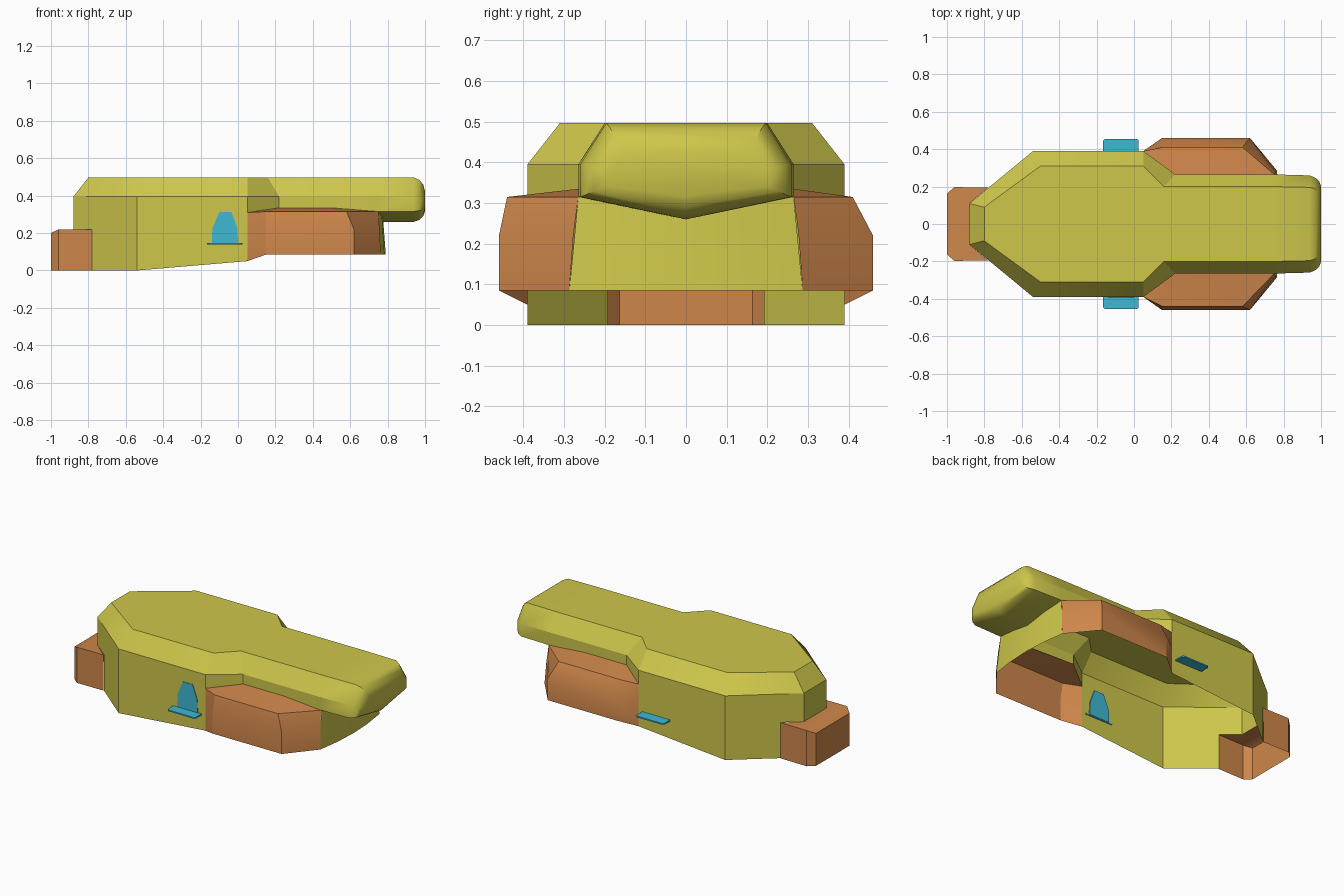
import bpy, bmesh
from math import radians

if "Cube" in bpy.data.objects:
    bpy.data.objects.remove(bpy.data.objects["Cube"])


def material(name, rgb):
    m = bpy.data.materials.new(name)
    m.diffuse_color = (*rgb, 1)
    m.use_nodes = True
    m.node_tree.nodes["Principled BSDF"].inputs["Base Color"].default_value = m.diffuse_color
    return m


YELLOW = material("olive_yellow", (0.62, 0.57, 0.07))
ORANGE = material("orange", (0.62, 0.24, 0.07))
BLUE = material("blue", (0.05, 0.48, 0.66))


def strip(bm, rows, closed=False):
    """Join rows of points with quads."""
    v = [[bm.verts.new(p) for p in row] for row in rows]
    n = len(rows[0])
    for a, b in zip(v, v[1:]):
        for i in range(n if closed else n - 1):
            j = (i + 1) % n
            bm.faces.new((a[i], a[j], b[j], b[i]))
    return v


def finish(bm, name, mat, angle=30):
    bmesh.ops.remove_doubles(bm, verts=bm.verts, dist=0.0005)
    bmesh.ops.dissolve_degenerate(bm, edges=bm.edges, dist=0.0001)
    bmesh.ops.recalc_face_normals(bm, faces=bm.faces)
    me = bpy.data.meshes.new(name)
    bm.to_mesh(me)
    bm.free()
    me.materials.append(mat)
    ob = bpy.data.objects.new(name, me)
    bpy.context.collection.objects.link(ob)
    bpy.ops.object.select_all(action='DESELECT')
    ob.select_set(True)
    bpy.context.view_layer.objects.active = ob
    bpy.ops.object.shade_smooth_by_angle(angle=radians(angle))
    return ob


def both(half):
    """Half outline on +y, continued by its mirror image on -y."""
    return half + [(x, -y, z) for x, y, z in reversed(half)]


def prism(name, ring_a, ring_b, mat):
    bm = bmesh.new()
    v = strip(bm, [ring_a, ring_b], True)
    bm.faces.new(v[0])
    bm.faces.new(v[1])
    return finish(bm, name, mat)


# Main hull: wall, sloped shoulder and roof, open underneath (nose joint to rear)
plan = [(.75, .265), (.22, .265), (.05, .39), (.05, .39), (-.54, .39),
        (-.78, .192), (-.78, .192), (-.88, .11)]
feet = [.315, .335, .31, .05, 0, 0, .22, .22]
roof = [(.75, .2), (.16, .2), (.05, .31), (.05, .31), (-.5, .31),
        (-.712, .155), (-.712, .155), (-.80, .09)]
bm = bmesh.new()
strip(bm, [both([(x, y, z) for (x, y), z in zip(plan, feet)]),
           both([(x, y, .395) for x, y in plan]),
           both([(x, y, .497) for x, y in roof])])
cap = [p for i, p in enumerate(roof) if i not in (3, 6)]
bm.faces.new([bm.verts.new(p) for p in both([(x, y, .497) for x, y in cap])])

# Rounded nose with a V-shaped underside
section = [(.2, .497), (.265, .395), (.265, .315), (0, .26),
           (-.265, .315), (-.265, .395), (-.2, .497)]
rings = []
for x, sy, sz in [(.75, 1, 1), (.94, .98, 1), (.97, .93, .9),
                  (.99, .86, .72), (1.0, .76, .45)]:
    rings.append([(x, y * sy, .365 + (z - .365) * sz) for y, z in section])
v = strip(bm, rings, True)
bm.faces.new(v[-1])
finish(bm, "hull", YELLOW)

# Bowed panel below the nose
bm = bmesh.new()
bow = [(-1, 0), (-.5, .02), (0, .027), (.5, .02), (1, 0)]
strip(bm, [[(.763 + b, .287 * t, .085) for t, b in bow],
           [(.75 + b, .265 * t, .315 - .055 * (1 - abs(t))) for t, b in bow]])
finish(bm, "front_panel", YELLOW)

# Side pods
for s, top, name in [(1, .41, "pod_left"), (-1, .44, "pod_right")]:
    bm = bmesh.new()
    rows = [
        [(.05, .39, .05), (.15, .46, .085), (.62, .46, .085), (.763, .287, .085)],
        [(.05, .39, .22), (.15, .46, .22), (.62, .46, .22), (.757, .277, .22)],
        [(.05, .39, .31), (.15, top, .315), (.58, top, .315), (.75, .265, .315)],
        [(.05, .39, .31), (.22, .265, .335), (.5, .265, .335), (.75, .265, .315)]]
    strip(bm, [[(x, y * s, z) for x, y, z in r] for r in rows])
    finish(bm, name, ORANGE)

# Rear box, open underneath
bm = bmesh.new()
side = [(-.78, .195), (-.96, .197), (-1.0, .163)]
strip(bm, [both([(x, y, 0) for x, y in side]),
           both([(x, y, z) for (x, y), z in zip(side, (.22, .22, .2))])])
a = [(-.78, .195, .22), (-.96, .197, .22)]
bm.faces.new([bm.verts.new(p) for p in both([(-.88, .11, .22)] + a)])
bm.faces.new([bm.verts.new(p) for p in both([(-.96, .197, .22), (-1.0, .163, .2)])])
finish(bm, "rear_box", ORANGE)

# Door panels and the ledges below them
door = [(-.14, .145), (.0, .145), (-.003, .225), (-.035, .312),
        (-.1, .312), (-.137, .225)]
for y, name in [(-.388, "door_right"), (.384, "door_left")]:
    prism(name, [(x, y - .005, z) for x, z in door],
          [(x, y + .005, z) for x, z in door], BLUE)
ledge = [(-.165, .385), (.025, .385), (.025, .447), (.015, .455),
         (-.155, .455), (-.165, .447)]
for s, name in [(-1, "ledge_right"), (1, "ledge_left")]:
    prism(name, [(x, y * s, .139) for x, y in ledge],
          [(x, y * s, .147) for x, y in ledge], BLUE)
